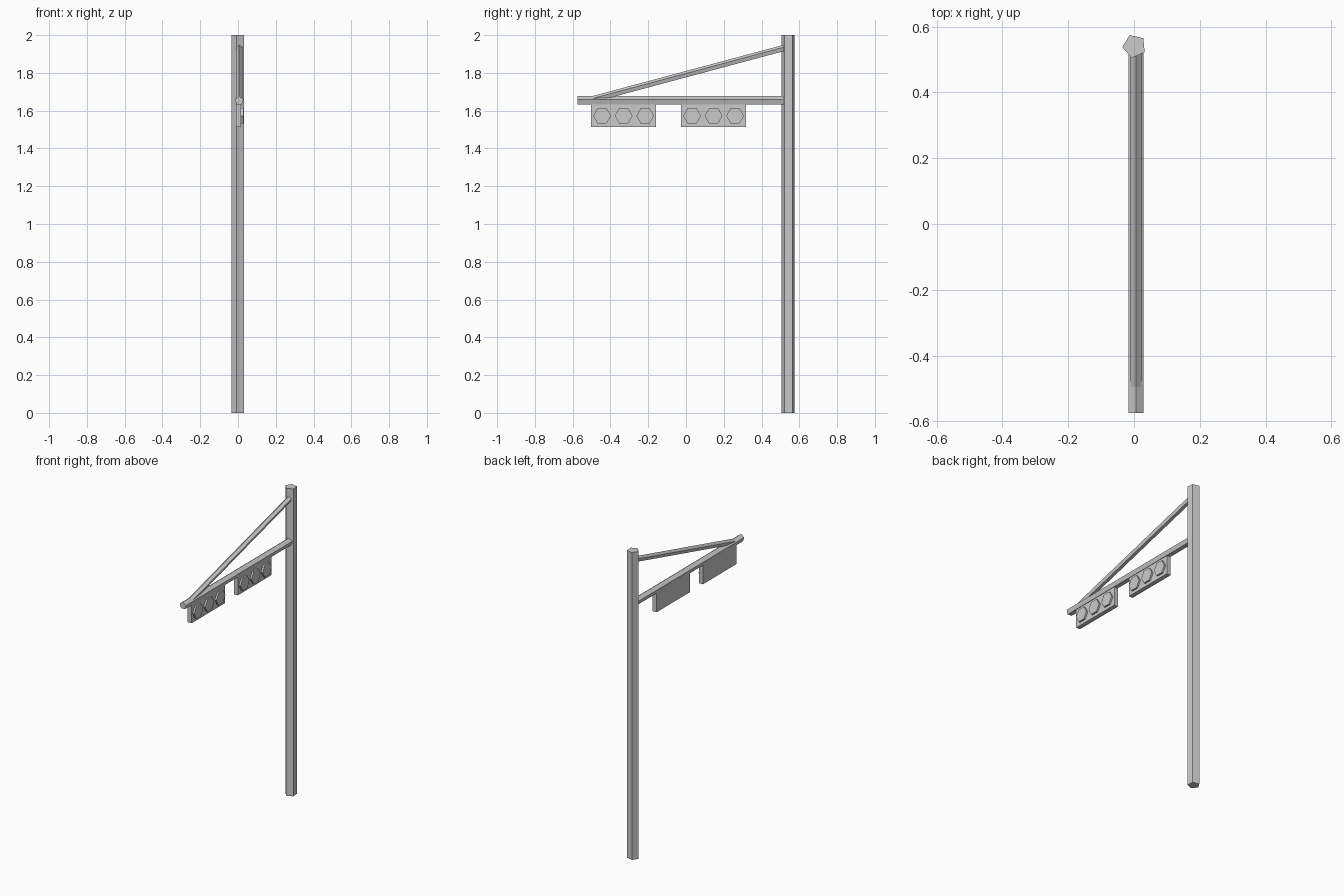
import bpy, math
from mathutils import Vector

if "Cube" in bpy.data.objects:
    bpy.data.objects.remove(bpy.data.objects["Cube"])


def prism(name, start, end, radius, sides, angle, side_axis):
    """Closed straight prism from start to end; angle is measured from side_axis."""
    a, b = Vector(start), Vector(end)
    w = (b - a).normalized()
    u = Vector(side_axis)
    u = (u - w * u.dot(w)).normalized()
    v = w.cross(u)
    ring = []
    for i in range(sides):
        t = math.radians(angle) + 2 * math.pi * i / sides
        ring.append((u * math.cos(t) + v * math.sin(t)) * radius)
    verts = [a + p for p in ring] + [b + p for p in ring]
    faces = [(i, (i + 1) % sides, sides + (i + 1) % sides, sides + i)
             for i in range(sides)]
    faces += [tuple(reversed(range(sides))), tuple(range(sides, 2 * sides))]
    mesh = bpy.data.meshes.new(name)
    mesh.from_pydata(verts, [], faces)
    obj = bpy.data.objects.new(name, mesh)
    bpy.context.collection.objects.link(obj)
    return obj


def box(name, lo, hi):
    bpy.ops.mesh.primitive_cube_add(
        size=1, location=[(p + q) / 2 for p, q in zip(lo, hi)])
    obj = bpy.context.object
    obj.name = name
    obj.scale = [q - p for p, q in zip(lo, hi)]
    return obj


# Five-sided upright pole
prism("pole", (0.001, 0.541, 0), (0.001, 0.541, 2), 0.0365, 5, 41, (1, 0, 0))

# Horizontal arm and sloping brace, both with a ridge on top
prism("arm", (0.006, -0.575, 1.653), (0.006, 0.525, 1.653), 0.024, 5, 0, (0, 0, 1))
prism("brace", (0.006, -0.535, 1.648), (0.006, 0.525, 1.932), 0.018, 5, 0, (0, 0, 1))

# Two hanging signal boxes, each with three raised hexagonal lamps
for n, y in enumerate((-0.33, 0.146), 1):
    box(f"signal_box_{n}", (-0.011, y - 0.172, 1.513), (0.017, y + 0.172, 1.645))
    for k in (-1, 0, 1):
        yc = y + k * 0.114
        prism(f"lamp_{n}_{k + 2}", (0.01, yc, 1.573), (0.028, yc, 1.573),
              0.047, 6, 0, (0, 1, 0))
